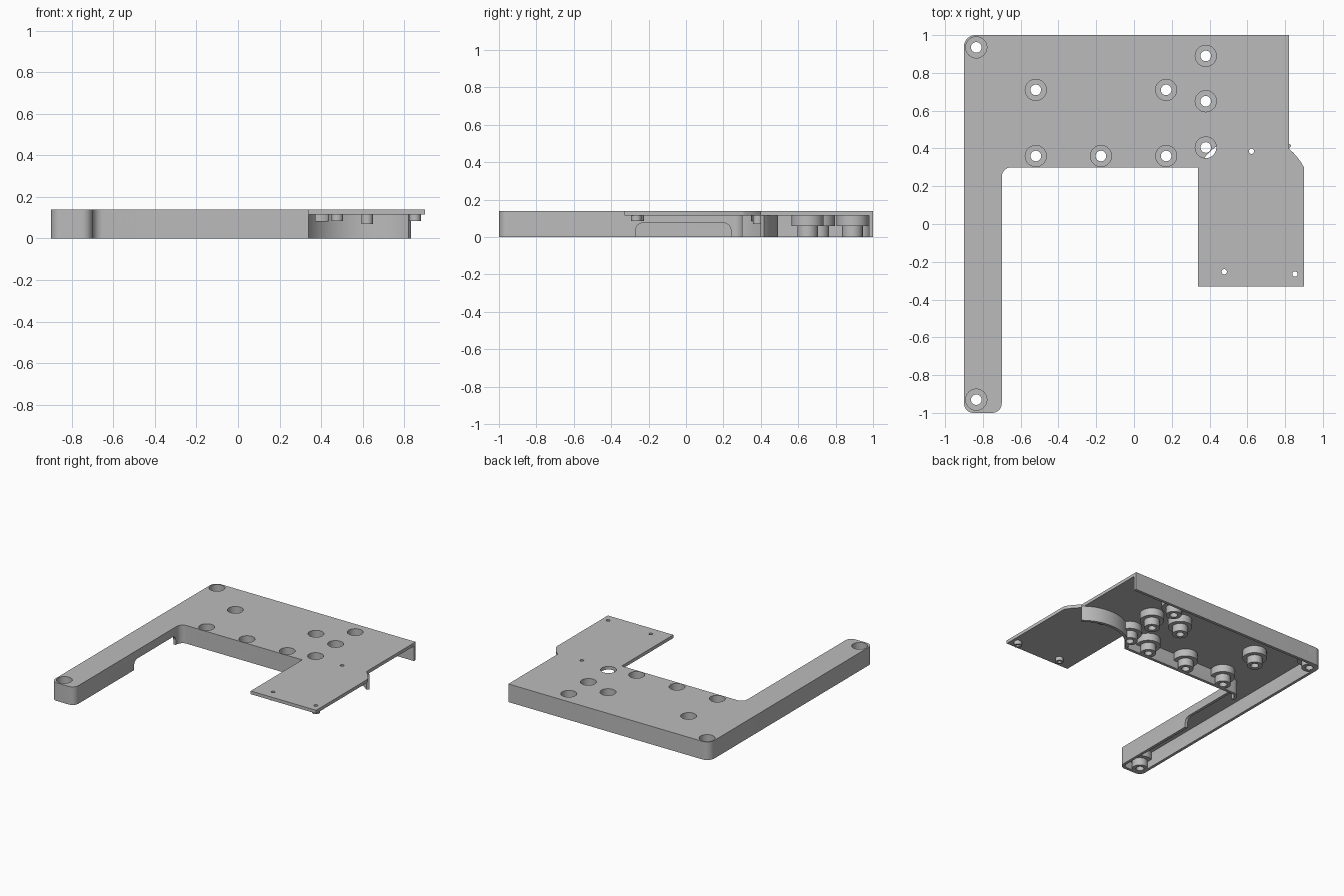
import bpy, bmesh
from math import cos, sin, pi, radians, tan
from mathutils import Vector

cube = bpy.data.objects.get("Cube")
if cube:
    bpy.data.objects.remove(cube)

TOP, UNDER, WALL = 0.14, 0.115, 0.022

grey = bpy.data.materials.new("plain grey")
grey.use_nodes = True
grey.diffuse_color = (0.5, 0.5, 0.5, 1)
grey.node_tree.nodes["Principled BSDF"].inputs["Base Color"].default_value = (0.5, 0.5, 0.5, 1)


def arc(cx, cy, r, a0, a1, n):
    angles = [radians(a0 + (a1 - a0) * i / n) for i in range(n + 1)]
    return [Vector((cx + r * cos(a), cy + r * sin(a))) for a in angles]


def fillet(before, corner, after, r, n=8):
    """Points of a round corner on a right angle."""
    p = Vector(corner)
    u = (Vector(before) - p).normalized()
    v = (Vector(after) - p).normalized()
    c = p + (u + v) * r
    return [c - v * r * cos(t) - u * r * sin(t)
            for t in (pi / 2 * i / n for i in range(n + 1))]


def finish(name, bm):
    bmesh.ops.recalc_face_normals(bm, faces=bm.faces)
    mesh = bpy.data.meshes.new(name)
    bm.to_mesh(mesh)
    bm.free()
    mesh.materials.append(grey)
    ob = bpy.data.objects.new(name, mesh)
    bpy.context.collection.objects.link(ob)
    return ob


def prism(name, pts, low, high, along_x=False):
    """Extrude a flat outline along z, or along x."""
    bm = bmesh.new()
    place = (lambda p, w: (w, p[0], p[1])) if along_x else (lambda p, w: (p[0], p[1], w))
    face = bm.faces.new([bm.verts.new(place(p, low)) for p in pts])
    moved = bmesh.ops.extrude_face_region(bm, geom=[face])["geom"]
    step = Vector(place((0, 0), high - low))
    bmesh.ops.translate(bm, vec=step, verts=[g for g in moved if isinstance(g, bmesh.types.BMVert)])
    return finish(name, bm)


def turned(name, jobs, n=40):
    """Solid turned parts: each job is a centre and a (radius, z) profile."""
    bm = bmesh.new()
    for (x, y), profile in jobs:
        rings = [[bm.verts.new((x + r * cos(2 * pi * i / n), y + r * sin(2 * pi * i / n), z))
                  for i in range(n)] for r, z in profile]
        for a, b in zip(rings, rings[1:]):
            for i in range(n):
                j = (i + 1) % n
                bm.faces.new((a[i], a[j], b[j], b[i]))
        bm.faces.new(rings[0])
        bm.faces.new(rings[-1])
    return finish(name, bm)


def boolean(ob, tool, operation="DIFFERENCE"):
    mod = ob.modifiers.new(operation.title(), "BOOLEAN")
    mod.operation, mod.object, mod.solver = operation, tool, "EXACT"


def offset_left(path, d):
    out = []
    for i, p in enumerate(path):
        t0 = (p - path[max(i - 1, 0)]).normalized()
        t1 = (path[min(i + 1, len(path) - 1)] - p).normalized()
        t0, t1 = (t0 if i else t1), (t1 if i < len(path) - 1 else t0)
        n0, n1 = Vector((-t0.y, t0.x)), Vector((-t1.y, t1.x))
        out.append(p + (n0 + n1) * d / (1 + n0.dot(n1)))
    return out


# Shared outline: back edge, left arm and front edge
back_right, back_left = (0.82, 1), (-0.9, 1)
arm_a, arm_b, inner, step = (-0.9, -1), (-0.7, -1), (-0.7, 0.3), (0.34, 0.3)
edge = [Vector(back_right)]
edge += fillet(back_right, back_left, arm_a, 0.06)
edge += fillet(back_left, arm_a, arm_b, 0.05)
edge += fillet(arm_a, arm_b, inner, 0.05)
edge += fillet(arm_b, inner, step, 0.05)
recess = arc(0.62, 0.155, 0.315, 152.6, 50.6, 32)
nose = arc(0.62, 0.155, 0.315, 27.4, 50.6, 8)

# Top plate with its thin extension
plate = prism("top_plate", edge + [Vector(step), Vector((0.34, -0.33)), Vector((0.9, -0.33))] + nose,
              UNDER, TOP)

# Skirt wall following the outline and the round recess
path = edge + recess
walls = prism("skirt_wall", path + offset_left(path, WALL)[::-1], 0, UNDER)

# Screw bosses, kept inside the outline
screws = [(-0.835, 0.935), (-0.835, -0.93), (-0.52, 0.71), (0.17, 0.71), (-0.52, 0.36),
          (-0.175, 0.36), (0.17, 0.36), (0.38, 0.89), (0.38, 0.65), (0.38, 0.405)]
bosses = turned("screw_bosses", [(c, [(0.055, 0), (0.055, 0.058), (0.086, 0.058), (0.086, 0.12)])
                                 for c in screws])
footprint = prism("footprint_helper", path, -0.1, UNDER)
boolean(bosses, footprint, "INTERSECT")

# Small pins under the extension
pins = [((0.478, -0.253), 0.085), ((0.852, -0.265), 0.085), ((0.622, 0.385), 0.07)]
pin_posts = turned("small_pins", [(c, [(0.028, z), (0.028, UNDER)]) for c, z in pins])

# Counterbored screw holes and pin holes
drills = turned("drill_helper",
                [(c, [(0.028, -0.1), (0.028, 0.085), (0.056, 0.085), (0.056, 0.2)]) for c in screws]
                + [(c, [(0.014, -0.1), (0.014, 0.2)]) for c, z in pins])
for part in (plate, walls, bosses, pin_posts):
    boolean(part, drills)

# Cable opening in the inner arm wall
opening = [(-0.27, -0.1), (0.24, -0.1)]
opening += [tuple(p) for p in arc(0.2, 0.035, 0.04, 0, 90, 8) + arc(-0.23, 0.035, 0.04, 90, 180, 8)]
slot = prism("opening_helper", opening, -0.75, -0.65, along_x=True)
boolean(walls, slot)

# Apply the cuts, remove helpers, and shade round faces smooth
bpy.context.view_layer.update()
graph = bpy.context.evaluated_depsgraph_get()
parts = (plate, walls, bosses, pin_posts)
meshes = [bpy.data.meshes.new_from_object(p.evaluated_get(graph)) for p in parts]
for part, mesh in zip(parts, meshes):
    part.modifiers.clear()
    part.data = mesh
for helper in (footprint, drills, slot):
    bpy.data.objects.remove(helper)
bpy.ops.object.select_all(action="DESELECT")
for part in parts:
    part.select_set(True)
bpy.context.view_layer.objects.active = plate
bpy.ops.object.shade_smooth_by_angle(angle=radians(30))
